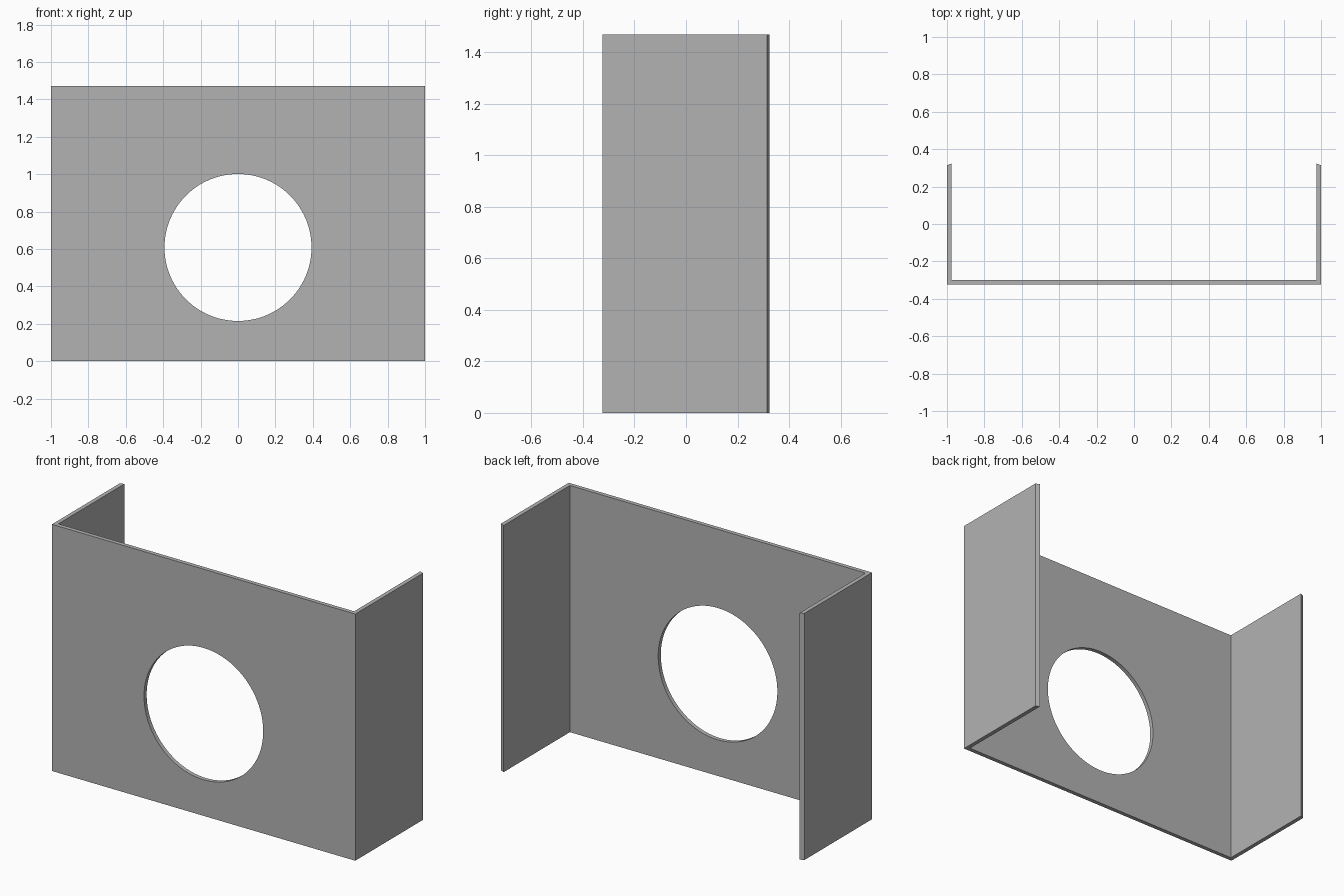
import bpy
import bmesh
import math

# Remove only the default cube
cube = bpy.data.objects.get("Cube")
if cube:
    bpy.data.objects.remove(cube, do_unlink=True)

HEIGHT = 1.47
WALL = 0.025
FRONT = -0.324
HOLE_RADIUS = 0.393
HOLE_Z = 0.608

# Single grey material
grey = bpy.data.materials.new("grey_metal")
grey.use_nodes = True
colour = (0.45, 0.45, 0.45, 1)
grey.diffuse_color = colour
grey.node_tree.nodes["Principled BSDF"].inputs["Base Color"].default_value = colour

# U-shaped plan, with the flange tips cut at a slight slant
half = [(1, FRONT), (1, 0.314), (1 - WALL, 0.324), (1 - WALL, FRONT + WALL)]
plan = half + [(-x, y) for x, y in reversed(half)]

bm = bmesh.new()
base = bm.faces.new([bm.verts.new((x, y, 0)) for x, y in plan])
top = bmesh.ops.extrude_face_region(bm, geom=[base])["geom"]
bmesh.ops.translate(bm, vec=(0, 0, HEIGHT),
                    verts=[v for v in top if isinstance(v, bmesh.types.BMVert)])
bmesh.ops.recalc_face_normals(bm, faces=bm.faces)
mesh = bpy.data.meshes.new("channel_bracket")
bm.to_mesh(mesh)
bm.free()
mesh.materials.append(grey)
bracket = bpy.data.objects.new("channel_bracket", mesh)
bpy.context.collection.objects.link(bracket)

# Round opening through the front wall
bpy.ops.mesh.primitive_cylinder_add(vertices=96, radius=HOLE_RADIUS, depth=0.2,
                                    location=(0, FRONT, HOLE_Z),
                                    rotation=(math.pi / 2, 0, 0))
cutter = bpy.context.object
cutter.name = "hole_cutter"
cutter.data.materials.append(grey)
hole = bracket.modifiers.new("round_hole", 'BOOLEAN')
hole.operation = 'DIFFERENCE'
hole.solver = 'EXACT'
hole.object = cutter

# Apply the cut, discard the cutter, and smooth the rim
bpy.ops.object.select_all(action='DESELECT')
bracket.select_set(True)
bpy.context.view_layer.objects.active = bracket
bpy.ops.object.modifier_apply(modifier=hole.name)
bpy.data.objects.remove(cutter, do_unlink=True)
bpy.ops.object.shade_smooth_by_angle(angle=math.radians(20))
